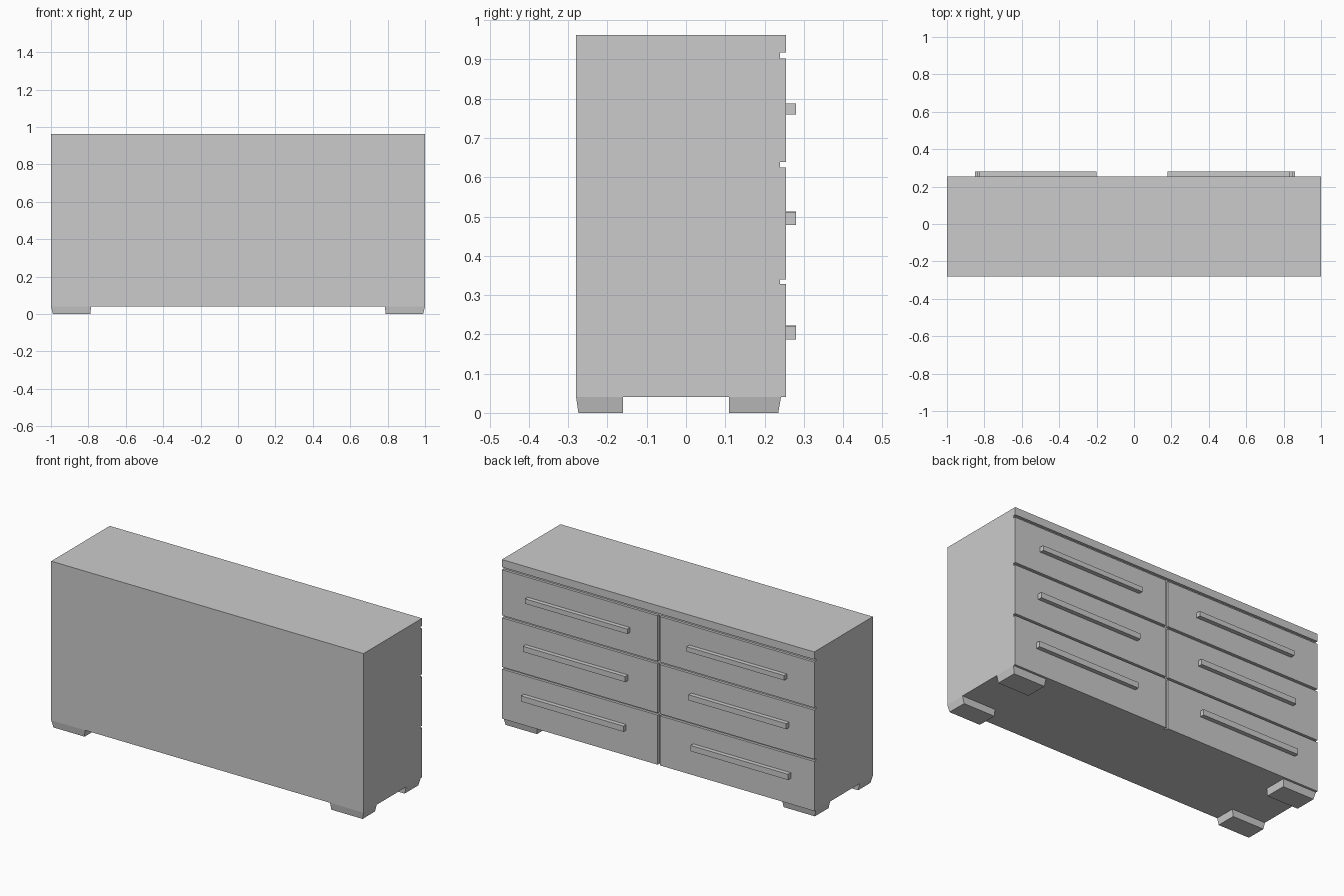
import bpy
import bmesh

if "Cube" in bpy.data.objects:
    bpy.data.objects.remove(bpy.data.objects["Cube"])


def box(name, x, y, z, base=None):
    """Box from (min, max) ranges; base gives other x, y ranges for the bottom face."""
    bx, by = base or (x, y)
    bm = bmesh.new()
    bmesh.ops.create_cube(bm, size=2)
    for v in bm.verts:
        i, j, k = (int(c > 0) for c in v.co)
        v.co = (x[i], y[j], z[1]) if k else (bx[i], by[j], z[0])
    bmesh.ops.recalc_face_normals(bm, faces=bm.faces)
    mesh = bpy.data.meshes.new(name)
    bm.to_mesh(mesh)
    bm.free()
    obj = bpy.data.objects.new(name, mesh)
    bpy.context.collection.objects.link(obj)
    return obj


FRONT, BACK, FACE, GRIP = -0.28, 0.24, 0.255, 0.28
BASE, TOP = 0.041, 0.962

# Carcass and overhanging top board
box("carcass", (-1, 1), (FRONT, BACK), (BASE, 0.918))
box("top_board", (-1, 1), (FRONT, FACE), (0.918, TOP))

# Rows: drawer z range, handle z range, then handle x range on each side
rows = [
    ("bottom", (BASE, 0.328), (0.187, 0.220), (-0.85, -0.225), (0.205, 0.86)),
    ("middle", (0.340, 0.625), (0.478, 0.510), (-0.838, -0.212), (0.193, 0.848)),
    ("top", (0.639, 0.903), (0.760, 0.788), (-0.825, -0.20), (0.18, 0.835)),
]
for row, dz, hz, hx_neg, hx_pos in rows:
    lift = 0 if row == "top" else 0.003
    for side, dx, hx, up in (("left", (-1, -0.012), hx_neg, lift),
                             ("right", (0.003, 1), hx_pos, 0)):
        # Drawer front, with shadow gaps between neighbours
        box(f"{row}_{side}_drawer", dx, (BACK, FACE), dz)
        # Long bar handle
        box(f"{row}_{side}_handle", hx, (FACE, GRIP), (hz[0] + up, hz[1] + up))

# Short feet, tapered on their outer sides
for sx, xname in ((-1, "left"), (1, "right")):
    x_top = sorted((sx * 1.0, sx * 0.785))
    x_bot = sorted((sx * 0.99, sx * 0.79))
    for yname, y_top, y_bot in (("front", (FRONT, -0.16), (-0.274, -0.16)),
                                ("back", (0.11, 0.242), (0.11, 0.235))):
        box(f"{yname}_{xname}_foot", x_top, y_top, (0, BASE), (x_bot, y_bot))
